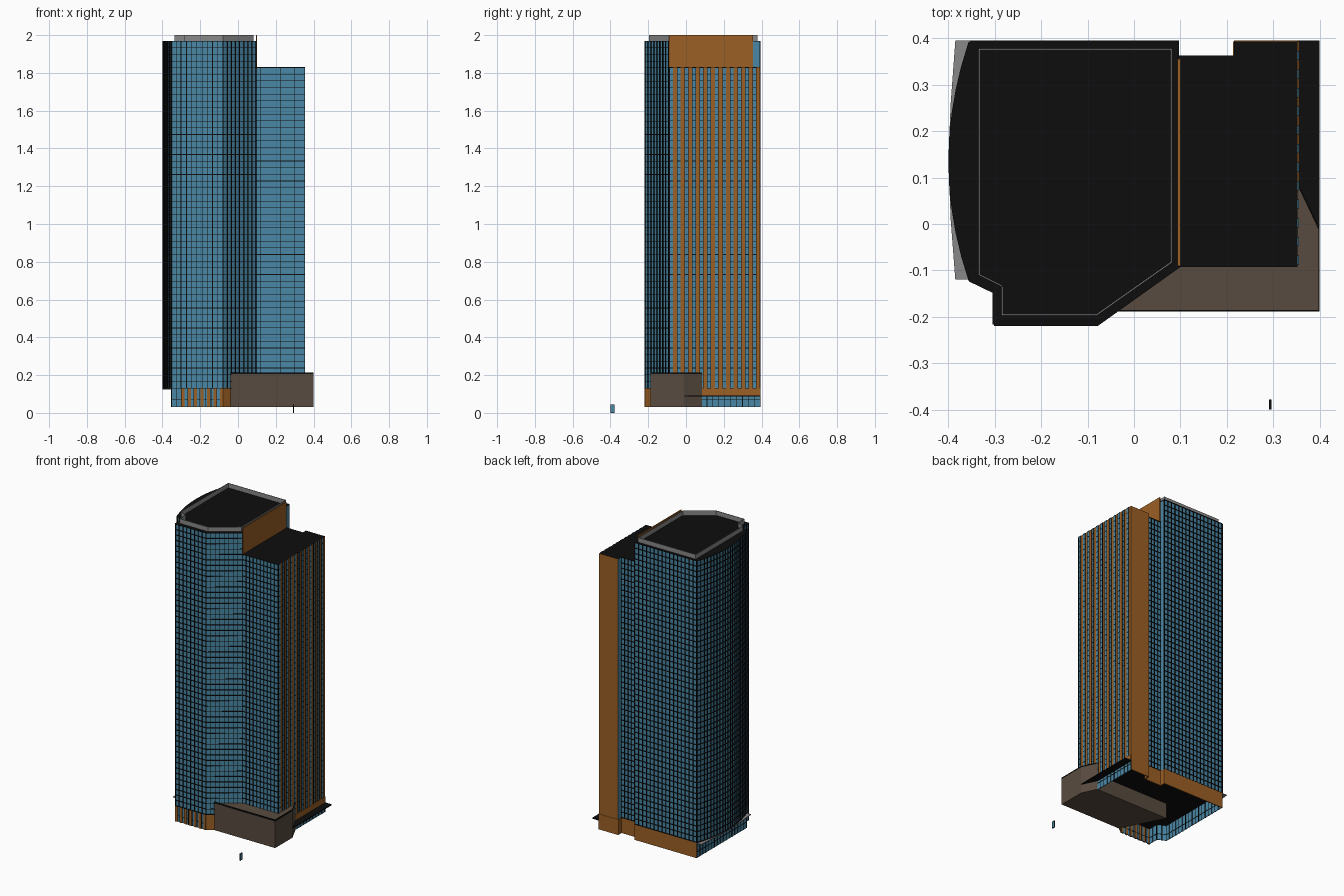
import bpy, bmesh
from mathutils import Vector

cube = bpy.data.objects.get("Cube")
if cube:
    bpy.data.objects.remove(cube, do_unlink=True)


def material(name, rgb):
    m = bpy.data.materials.new(name)
    m.use_nodes = True
    m.diffuse_color = (*rgb, 1)
    bsdf = next(n for n in m.node_tree.nodes if n.type == 'BSDF_PRINCIPLED')
    bsdf.inputs["Base Color"].default_value = (*rgb, 1)
    return m


BLUE = material("blue_glass", (0.068, 0.245, 0.38))
BLACK = material("black_metal", (0.004, 0.004, 0.004))
ORANGE = material("orange_cladding", (0.33, 0.115, 0.018))
BROWN = material("brown_stone", (0.098, 0.071, 0.050))
GREY = material("grey_rail", (0.25, 0.25, 0.25))


def finish(name, bm, mats, rule=None):
    bmesh.ops.recalc_face_normals(bm, faces=bm.faces)
    bm.normal_update()
    if rule:
        for f in bm.faces:
            f.material_index = rule(f)
    mesh = bpy.data.meshes.new(name)
    bm.to_mesh(mesh)
    bm.free()
    for m in mats:
        mesh.materials.append(m)
    ob = bpy.data.objects.new(name, mesh)
    bpy.context.collection.objects.link(ob)
    return ob


def add_prism(bm, pts, z0, z1):
    f = bm.faces.new([bm.verts.new((x, y, z0)) for x, y in pts])
    ext = bmesh.ops.extrude_face_region(bm, geom=[f], use_keep_orig=True)
    top = [v for v in ext["geom"] if isinstance(v, bmesh.types.BMVert)]
    bmesh.ops.translate(bm, verts=top, vec=(0, 0, z1 - z0))


def prism(name, pts, z0, z1, mats, rule=None):
    bm = bmesh.new()
    add_prism(bm, pts, z0, z1)
    return finish(name, bm, mats, rule)


def strip(bm, a, b, s0, s1, inner, outer, z0, z1):
    """Box along the wall a-b, from s0 to s1, between two outward offsets."""
    a, b = Vector(a), Vector(b)
    d = (b - a).normalized()
    n = Vector((d.y, -d.x))
    add_prism(bm, [a + d * s + n * o for s, o in
                   ((s0, inner), (s0, outer), (s1, outer), (s1, inner))], z0, z1)


def length(a, b):
    return (Vector(b) - Vector(a)).length


def edges(pts):
    return list(zip(pts, pts[1:] + pts[:1]))


def grid(bm, a, b, z0, z1, bay, width, floor, depth=0.005):
    """Mullions and floor ledges on one wall."""
    size = length(a, b)
    bays = max(1, round(size / bay))
    for i in range(bays + 1):
        s = size * i / bays
        strip(bm, a, b, s - width / 2, s + width / 2, -0.002, depth, z0, z1)
    floors = round((z1 - z0) / floor)
    for k in range(floors + 1):
        z = z0 + (z1 - z0 - 0.003) * k / floors
        strip(bm, a, b, 0, size, -0.002, depth, z, z + 0.003)


def roof_black(f):
    return 1 if abs(f.normal.z) > 0.5 else 0


# Main tower: straight back, bowed side, chamfered front
GROUND, LIFT, WING_TOP, TOP = 0.03, 0.13, 1.83, 1.97
FLOOR = 0.0354
bow = []
for i in range(11):
    t = i / 10
    bow.append((-0.352 - 0.043 * (1 - (2 * t - 1) ** 2), 0.39 - 0.51 * t))
tower = [(0.095, -0.09), (0.095, 0.39)] + bow + [(-0.3, -0.145), (-0.3, -0.215), (-0.08, -0.215)]
prism("tower_body", tower, LIFT, TOP, [BLUE, BLACK], roof_black)

bm = bmesh.new()
for a, b in edges(tower)[1:]:
    grid(bm, a, b, LIFT, TOP, 0.028, 0.003, FLOOR)
strip(bm, (0.095, 0.36), (0.095, 0.39), 0, 0.03, -0.002, 0.002, TOP - 0.003, TOP)
finish("tower_mullions", bm, [BLACK])

# Thin screen around the roof
inset = [(0.082, -0.083), (0.082, 0.378), (-0.335, 0.378), (-0.335, -0.11),
         (-0.285, -0.135), (-0.285, -0.197), (-0.08, -0.197)]
bm = bmesh.new()
for a, b in edges(inset):
    strip(bm, a, b, 0, length(a, b), -0.003, 0, TOP - 0.002, 2.0)
finish("roof_screen", bm, [GREY])

# Lower wing with a notch at the back
wing = [(0.095, -0.088), (0.352, -0.088), (0.352, 0.393), (0.215, 0.393), (0.215, 0.358), (0.095, 0.358)]


def wing_rule(f):
    if abs(f.normal.z) > 0.5:
        return 1
    if f.normal.x > 0.5 or (f.normal.y > 0.5 and f.calc_center_median().x > 0.215):
        return 2
    return 0


prism("wing_body", wing, LIFT, WING_TOP, [BLUE, BLACK, ORANGE], wing_rule)
prism("wing_upper_wall", [(0.094, -0.09), (0.1, -0.09), (0.1, 0.356), (0.094, 0.356)],
      WING_TOP - 0.01, 2.0, [ORANGE])

bm = bmesh.new()
grid(bm, wing[0], wing[1], LIFT, WING_TOP, 0.026, 0.001, FLOOR)
grid(bm, wing[4], wing[5], LIFT, WING_TOP, 0.026, 0.003, FLOOR)
finish("wing_mullions", bm, [BLACK])

# Window strips alternating with cladding on the wing side
glass, trim = bmesh.new(), bmesh.new()
a, b = wing[1], wing[2]
bay = length(a, b) / 12
for i in range(12):
    s0 = i * bay + 0.001
    s1 = s0 + bay * 0.45
    strip(glass, a, b, s0, s1, -0.001, 0.002, LIFT, WING_TOP)
    for s in (s0, s1):
        strip(trim, a, b, s - 0.001, s + 0.001, -0.001, 0.003, LIFT, WING_TOP)
    for k in range(49):
        z = LIFT + k * (WING_TOP - LIFT - 0.003) / 48
        strip(trim, a, b, s0, s1, -0.001, 0.003, z, z + 0.003)
finish("wing_window_strips", glass, [BLUE])
finish("wing_window_trim", trim, [BLACK])

# Open-bottomed base walls
glass, trim, clad = bmesh.new(), bmesh.new(), bmesh.new()
side = [(-0.352, 0.39), (-0.352, -0.12), (-0.3, -0.145), (-0.3, -0.215), (-0.08, -0.215)]
for a, b in zip(side, side[1:]):
    size = length(a, b)
    strip(glass, a, b, 0, size, -0.004, 0, GROUND, LIFT)
    strip(trim, a, b, 0, size, -0.006, 0.002, 0.068, 0.071)
    n = max(1, round(size / 0.03))
    for i in range(n + 1):
        s = size * i / n
        strip(trim, a, b, s - 0.0015, s + 0.0015, -0.006, 0.002, GROUND, LIFT)
# Cladding columns along the front
a, b = side[-2:]
for i in range(7):
    strip(clad, a, b, i * 0.034, i * 0.034 + 0.016, -0.006, 0.005, GROUND, LIFT)
# Solid cladding on the chamfer and the back
solid = [((-0.08, -0.215), (0.095, -0.09)), ((0.215, 0.358), (0.095, 0.358)),
         ((0.095, 0.358), (0.095, 0.392)), ((0.095, 0.392), (-0.352, 0.392)),
         ((0.352, 0.393), (0.215, 0.393)), ((0.215, 0.393), (0.215, 0.358))]
for a, b in solid:
    strip(clad, a, b, 0, length(a, b), -0.004, 0.002, GROUND, LIFT)
# Shopfront under the striped side
a, b = (0.352, 0.08), (0.352, 0.393)
size = length(a, b)
strip(clad, a, b, 0, size, -0.004, 0.003, 0.09, LIFT + 0.002)
strip(glass, a, b, 0, size, -0.004, 0, GROUND, 0.09)
for i in range(11):
    s = size * i / 10
    strip(trim, a, b, s - 0.0015, s + 0.0015, -0.006, 0.002, GROUND, 0.09)
strip(trim, a, b, 0, size, -0.006, 0.002, 0.07, 0.073)
finish("base_glass", glass, [BLUE])
finish("base_mullions", trim, [BLACK])
finish("base_cladding", clad, [ORANGE])

# Canopies
prism("shopfront_canopy", [(0.35, 0.085), (0.4, -0.01), (0.4, 0.395), (0.35, 0.395)], 0.087, 0.093, [BLACK])
prism("bowed_side_canopy", [(-0.35, 0.395), (-0.385, 0.395), (-0.395, 0.26), (-0.4, 0.14),
                            (-0.395, 0.01), (-0.385, -0.12), (-0.35, -0.12)], 0.125, 0.129, [GREY])

# Podium with a dark rim
podium = [(-0.04, -0.188), (0.4, -0.188), (0.4, -0.01), (0.355, 0.085), (-0.18, 0.085)]
prism("podium", podium, GROUND, 0.205, [BROWN])
bm = bmesh.new()
for a, b in edges(podium)[:3]:
    strip(bm, a, b, 0, length(a, b), -0.003, 0, 0.203, 0.214)
finish("podium_rim", bm, [BLACK])

# Small free-standing glass panel
prism("panel_glass", [(0.292, -0.398), (0.295, -0.398), (0.295, -0.38), (0.292, -0.38)], 0.002, 0.043, [BLUE])
bm = bmesh.new()
a, b = (0.295, -0.4), (0.295, -0.378)
for s0, s1, z0, z1 in ((0, 0.003, 0, 0.045), (0.019, 0.022, 0, 0.045), (0, 0.022, 0, 0.003), (0, 0.022, 0.042, 0.045)):
    strip(bm, a, b, s0, s1, -0.004, 0.001, z0, z1)
finish("panel_frame", bm, [BLACK])
